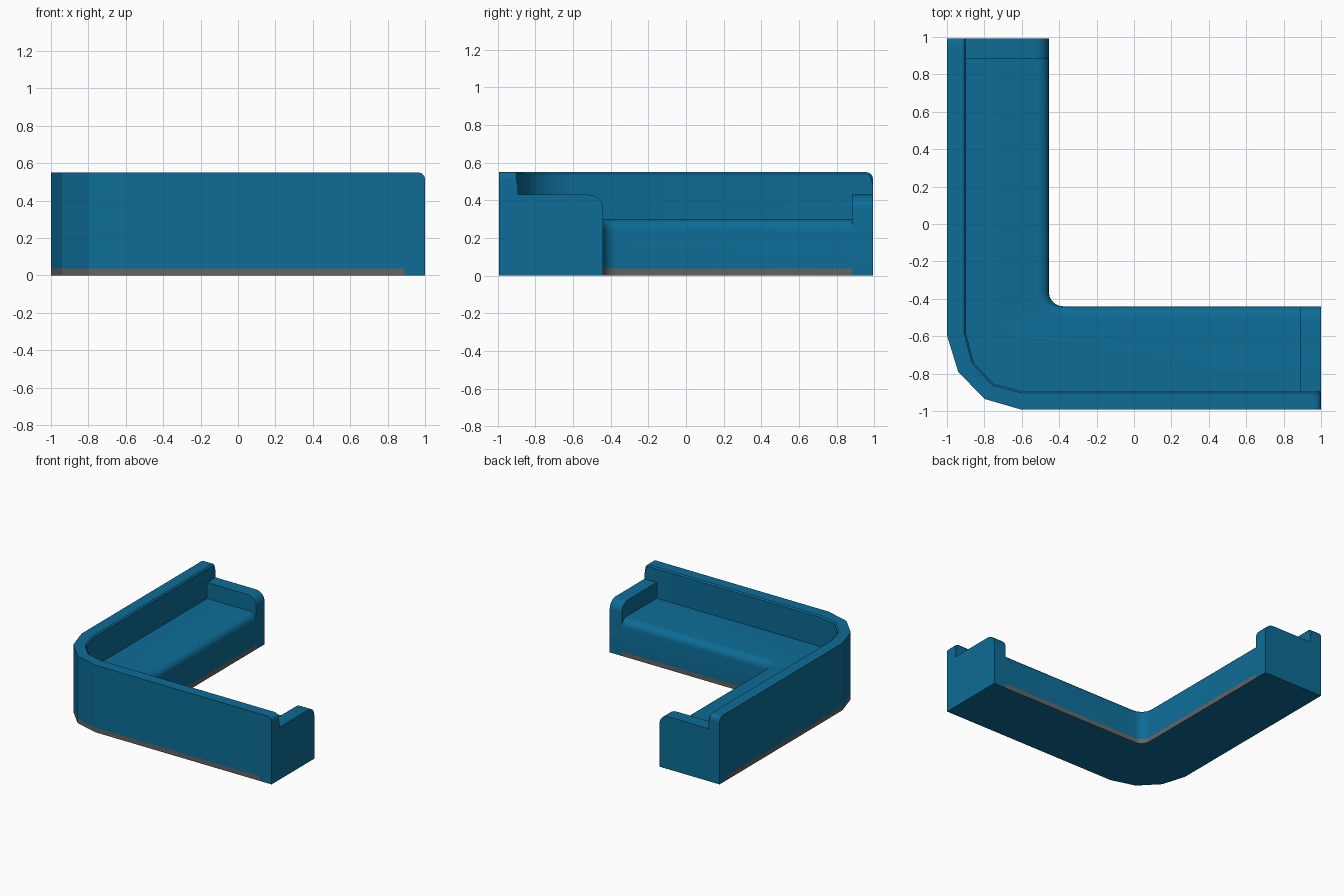
import bpy, bmesh, math
from mathutils import Vector
from mathutils.geometry import intersect_point_line

if "Cube" in bpy.data.objects:
    bpy.data.objects.remove(bpy.data.objects["Cube"])


def material(name, col):
    m = bpy.data.materials.new(name)
    m.diffuse_color = (*col, 1)
    m.use_nodes = True
    m.node_tree.nodes["Principled BSDF"].inputs["Base Color"].default_value = m.diffuse_color
    return m


BLUE = material("blue_fabric", (0.004, 0.15, 0.305))
GREY = material("grey_plinth", (0.125, 0.125, 0.125))

Y = 0.993                # half depth
BAND = 0.037             # height of grey foot strip
BACK_H, SEAT_H, ARM_H = 0.55, 0.30, 0.43
XA, YA = 0.89, 0.883     # where the armrests begin

# outer and inner lines of the backrest, running around the corner
OUTER = [(-1, Y), (-1, YA), (-1, -0.595), (-0.94, -0.79), (-0.80, -0.935), (-0.60, -Y), (XA, -Y), (1, -Y)]
INNER = [(-0.898, Y), (-0.898, YA), (-0.898, -0.585), (-0.857, -0.74), (-0.75, -0.855), (-0.60, -0.893),
         (XA, -0.893), (1, -0.893)]
# front line of the seat with its rounded inner corner
R, CX, CY = 0.075, -0.455 + 0.075, -0.44 + 0.075
FRONT = [(-0.455, YA)] + [(CX + R * math.cos(math.pi + a * math.pi / 10), CY + R * math.sin(math.pi + a * math.pi / 10))
                          for a in range(6)] + [(XA, -0.44)]


def on_line(v, pts):
    p = Vector((v.co.x, v.co.y))
    for a, b in zip(pts, pts[1:]):
        a, b = Vector(a), Vector(b)
        q, t = intersect_point_line(p, a, b)
        if -1e-4 <= t <= 1.0001 and (Vector((q[0], q[1])) - p).length < 1e-4:
            return True
    return False


def prism(poly, levels):
    bm = bmesh.new()
    rings = [[bm.verts.new((x, y, z)) for x, y in poly] for z in levels]
    bm.faces.new(rings[0][::-1])
    bm.faces.new(rings[-1])
    n = len(poly)
    for lo, hi in zip(rings, rings[1:]):
        for i in range(n):
            j = (i + 1) % n
            bm.faces.new((lo[i], lo[j], hi[j], hi[i]))
    bmesh.ops.recalc_face_normals(bm, faces=bm.faces)
    return bm


def bevel(bm, test, offset, segments):
    edges = [e for e in bm.edges if test(*e.verts)]
    bmesh.ops.bevel(bm, geom=edges, offset=offset, segments=segments, profile=0.5, affect='EDGES')


def finish(bm, name, smooth=True):
    # grey strip: low side faces between the armrests
    for f in bm.faces:
        c = f.calc_center_median()
        if c.z < BAND and abs(f.normal.z) < 0.5 and c.x < XA and c.y < YA:
            f.material_index = 1
    me = bpy.data.meshes.new(name)
    bm.to_mesh(me)
    bm.free()
    me.materials.append(BLUE)
    me.materials.append(GREY)
    ob = bpy.data.objects.new(name, me)
    bpy.context.collection.objects.link(ob)
    if smooth:
        bpy.ops.object.select_all(action='DESELECT')
        ob.select_set(True)
        bpy.context.view_layer.objects.active = ob
        bpy.ops.object.shade_smooth_by_angle(angle=math.radians(32))
    return ob


# backrest: rounded top ends, small bevel on inner top edge
bm = prism(OUTER + INNER[::-1], [0, BAND, BACK_H])
top = lambda v: v.co.z > BACK_H - 1e-4
for end in (lambda v: v.co.x > 0.9999, lambda v: v.co.y > Y - 1e-4):
    bevel(bm, lambda a, b: top(a) and top(b) and end(a) and end(b), 0.035, 3)
bevel(bm, lambda a, b: min(a.co.z, b.co.z) > BACK_H - 0.036 and on_line(a, INNER) and on_line(b, INNER), 0.01, 1)
for f in bm.faces:
    f.smooth = abs(f.normal.z) < 0.1 and all(on_line(v, INNER) for v in f.verts)
finish(bm, "backrest", smooth=False)

# seat with soft front edge
bm = prism(INNER[1:-1] + FRONT[::-1], [0, BAND, SEAT_H])
bevel(bm, lambda a, b: a.co.z > 0.29 and b.co.z > 0.29 and on_line(a, FRONT) and on_line(b, FRONT), 0.06, 5)
finish(bm, "seat")


# armrests: rounded profile pushed along the arm thickness
def armrest(name, back, front, place, t0, t1):
    r = 0.075
    prof = [(back, 0), (front, 0)]
    prof += [(front - r + r * math.cos(a * math.pi / 10), ARM_H - r + r * math.sin(a * math.pi / 10)) for a in range(6)]
    prof += [(back, ARM_H)]
    bm = prism(prof, [t0, t1])
    for v in bm.verts:
        v.co = place(*v.co)
    bmesh.ops.recalc_face_normals(bm, faces=bm.faces)
    finish(bm, name)


armrest("right_armrest", -0.893, -0.44, lambda u, z, t: (t, u, z), XA, 1)
armrest("rear_armrest", -0.898, -0.455, lambda u, z, t: (u, t, z), YA, Y)
